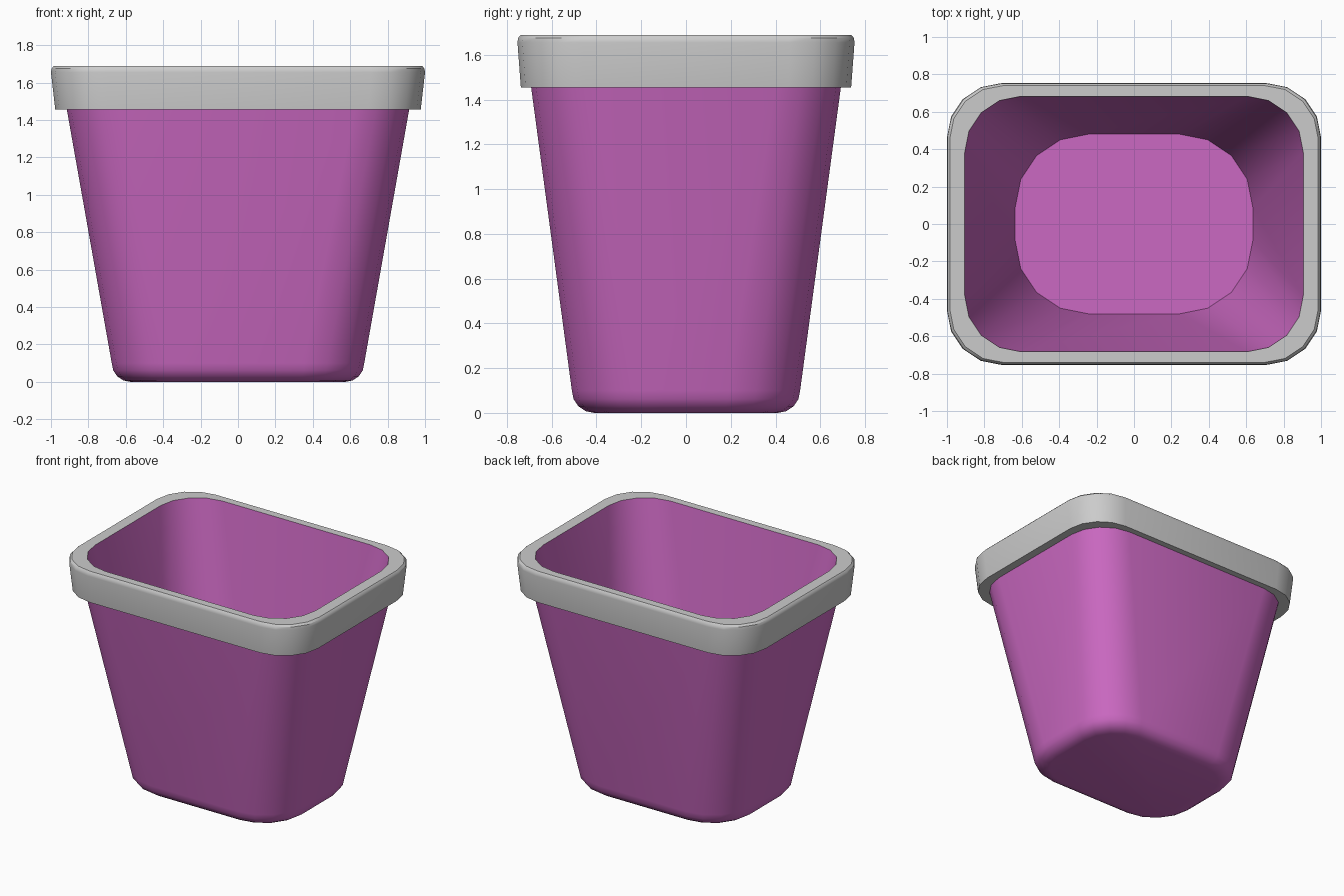
import bpy, bmesh
from math import sin, cos, pi, radians

if "Cube" in bpy.data.objects:
    bpy.data.objects.remove(bpy.data.objects["Cube"])

SEG = 4  # sides per rounded corner


def ring(bm, hx, hy, z, r):
    """Rounded rectangle of vertices with half sizes hx, hy and corner radius r."""
    verts = []
    for q, (sx, sy) in enumerate([(1, 1), (-1, 1), (-1, -1), (1, -1)]):
        for i in range(SEG + 1):
            a = (q + i / SEG) * pi / 2
            verts.append(bm.verts.new((sx * (hx - r) + r * cos(a),
                                       sy * (hy - r) + r * sin(a), z)))
    return verts


def skin(bm, profile, cap=False, cap_end=False):
    """Bridge a stack of rounded rectangles, optionally capping either end."""
    rings = [ring(bm, *p) for p in profile]
    n = len(rings[0])
    for a, b in zip(rings, rings[1:]):
        for i in range(n):
            j = (i + 1) % n
            bm.faces.new((a[i], a[j], b[j], b[i]))
    if cap:
        bm.faces.new(rings[0][::-1])
    if cap_end:
        bm.faces.new(rings[-1])


def finish(bm, name, mat=None):
    me = bpy.data.meshes.new(name)
    bm.to_mesh(me)
    bm.free()
    ob = bpy.data.objects.new(name, me)
    bpy.context.collection.objects.link(ob)
    if mat:
        me.materials.append(mat)
    bpy.ops.object.select_all(action='DESELECT')
    ob.select_set(True)
    bpy.context.view_layer.objects.active = ob
    bpy.ops.object.shade_smooth_by_angle(angle=radians(35))
    return ob


purple = bpy.data.materials.new("purple_plastic")
purple.diffuse_color = (0.60, 0.14, 0.54, 1)
purple.use_nodes = True
purple.node_tree.nodes["Principled BSDF"].inputs["Base Color"].default_value = purple.diffuse_color

# Tapered bin: outer shell with rounded bottom edge, then inner wall and floor
bm = bmesh.new()
base = []
for i in range(5):
    a = i / 4 * pi / 2
    o = 0.1 * (1 - sin(a))
    base.append((0.675 - o, 0.51 - o, 0.1 * (1 - cos(a)), 0.32 - o * 0.6))
skin(bm, base + [(0.915, 0.692, 1.455, 0.29)], cap=True)
skin(bm, [(0.905, 0.683, 1.688, 0.30), (0.635, 0.48, 0.13, 0.39)], cap_end=True)
finish(bm, "bin_body", purple)

# Grey rim: flat underside, flared outside, softened top edge
bm = bmesh.new()
skin(bm, [(0.915, 0.692, 1.455, 0.29), (0.977, 0.738, 1.455, 0.28),
          (1.0, 0.753, 1.655, 0.29), (0.997, 0.750, 1.675, 0.288),
          (0.985, 0.740, 1.688, 0.285), (0.905, 0.683, 1.688, 0.30)])
finish(bm, "bin_rim")
